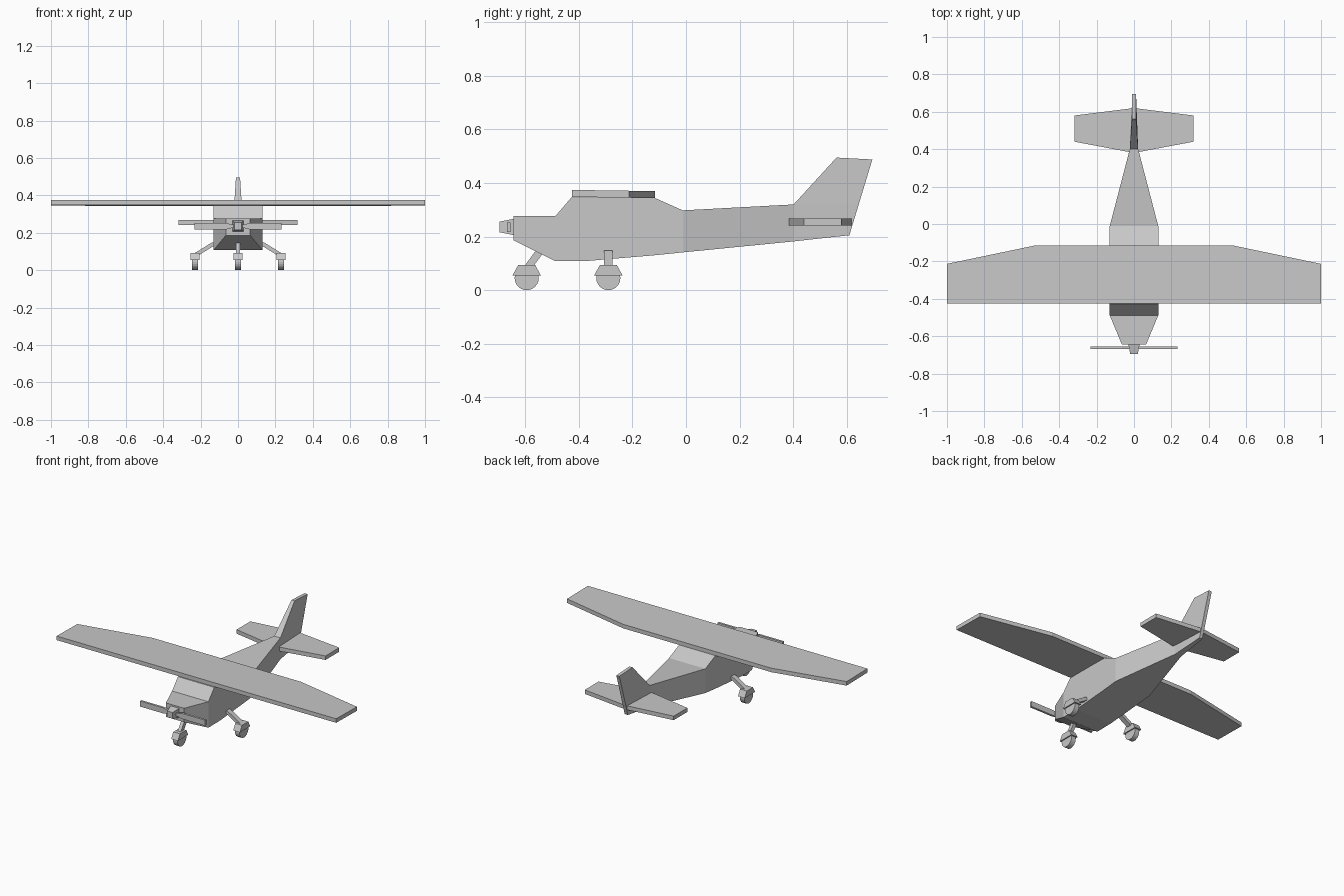
import bpy, bmesh, math
from mathutils import Vector

cube = bpy.data.objects.get("Cube")
if cube:
    bpy.data.objects.remove(cube, do_unlink=True)

grey = bpy.data.materials.new("plain_grey")
grey.use_nodes = True
colour = (0.58, 0.58, 0.58, 1)
grey.diffuse_color = colour
for node in grey.node_tree.nodes:
    if node.type == 'BSDF_PRINCIPLED':
        node.inputs["Base Color"].default_value = colour


def loft(name, rings):
    """Closed flat-faced solid through rings of equal point count."""
    bm = bmesh.new()
    loops = [[bm.verts.new(p) for p in ring] for ring in rings]
    n = len(loops[0])
    for a, b in zip(loops, loops[1:]):
        for i in range(n):
            j = (i + 1) % n
            bm.faces.new((a[i], a[j], b[j], b[i]))
    bm.faces.new(loops[0])
    bm.faces.new(loops[-1])
    bmesh.ops.recalc_face_normals(bm, faces=bm.faces)
    mesh = bpy.data.meshes.new(name)
    bm.to_mesh(mesh)
    bm.free()
    mesh.materials.append(grey)
    obj = bpy.data.objects.new(name, mesh)
    bpy.context.collection.objects.link(obj)
    return obj


def mirrored(outline):
    """Complete a right-half outline across the centre line."""
    return outline + [(-x, y) for x, y in reversed(outline) if x > 0]


def slab(name, outline, z, thick, pitch=0, mid_y=0):
    """Horizontal plate from a plan outline, with a slight pitch."""
    return loft(name, [[(x, y, z + s * thick / 2 - pitch * (y - mid_y))
                        for x, y in outline] for s in (-1, 1)])


def bar(name, start, end, width, depth):
    """Rectangular strut, sections kept horizontal."""
    return loft(name, [[(p[0] + sx * width, p[1] + sy * depth, p[2])
                        for sx, sy in ((-1, -1), (1, -1), (1, 1), (-1, 1))]
                       for p in (start, end)])


# Fuselage: half width, top (y, z), bottom (y, z)
stations = [
    (0.065, (-0.644, 0.276), (-0.644, 0.186)),
    (0.13, (-0.488, 0.276), (-0.488, 0.108)),
    (0.13, (-0.428, 0.346), (-0.37, 0.109)),
    (0.13, (-0.12, 0.346), (-0.12, 0.13)),
    (0.13, (-0.012, 0.298), (-0.012, 0.141)),
    (0.022, (0.402, 0.32), (0.402, 0.182)),
    (0.011, (0.645, 0.32), (0.61, 0.205)),
]
loft("fuselage", [[(-w, *t), (w, *t), (w, *b), (-w, *b)] for w, t, b in stations])

# Fin, continuing the tail upwards
loft("tail_fin", [
    [(-f, y0, z0), (f, y0, z0), (r, y1, z1), (-r, y1, z1)]
    for f, r, y0, z0, y1, z1 in (
        (0.022, 0.011, 0.402, 0.32, 0.645, 0.32),
        (0.011, 0.011, 0.562, 0.495, 0.696, 0.488))])

# Wing and tailplane
slab("wing", mirrored([(1, -0.425), (1, -0.213), (0.53, -0.115)]),
     0.359, 0.026, 0.015, -0.27)
slab("tailplane", mirrored([(0, 0.38), (0.318, 0.44), (0.318, 0.58), (0, 0.62)]),
     0.255, 0.026)

# Spinner and propeller
loft("spinner", [[(sx * h, y, 0.236 + sz * h)
                  for sx, sz in ((-1, -1), (1, -1), (1, 1), (-1, 1))]
                 for y, h in ((-0.64, 0.031), (-0.696, 0.02))])
for side, label in ((1, "left"), (-1, "right")):
    loft(label + "_propeller_blade", [
        [(side * x, -0.662 + sy * 0.007, 0.235 + sz * h)
         for sy, sz in ((-1, -1), (1, -1), (1, 1), (-1, 1))]
        for x, h in ((0, 0.009), (0.03, 0.009), (0.065, 0.018), (0.233, 0.018))])


def wheel_unit(label, x, y):
    """Wheel with the tapered fairing over it."""
    rings = []
    for sx in (-0.016, 0.016):
        rings.append([(x + sx, y + 0.045 * math.cos(a), 0.045 + 0.045 * math.sin(a))
                      for a in (math.tau * i / 24 for i in range(24))])
    loft(label + "_wheel", rings)
    loft(label + "_wheel_fairing", [
        [(x + sx * 0.024, y + sy * h, z)
         for sx, sy in ((-1, -1), (1, -1), (1, 1), (-1, 1))]
        for z, h in ((0.055, 0.053), (0.093, 0.032))])


# Landing gear
for side, label in ((1, "left"), (-1, "right")):
    wheel_unit(label, side * 0.23, -0.29)
    bar(label + "_gear_strut", Vector((side * 0.222, -0.29, 0.085)),
        Vector((side * 0.12, -0.29, 0.148)), 0.02, 0.016)
wheel_unit("nose", 0, -0.595)
bar("nose_gear_strut", (0, -0.59, 0.085), (0, -0.535, 0.16), 0.011, 0.017)
